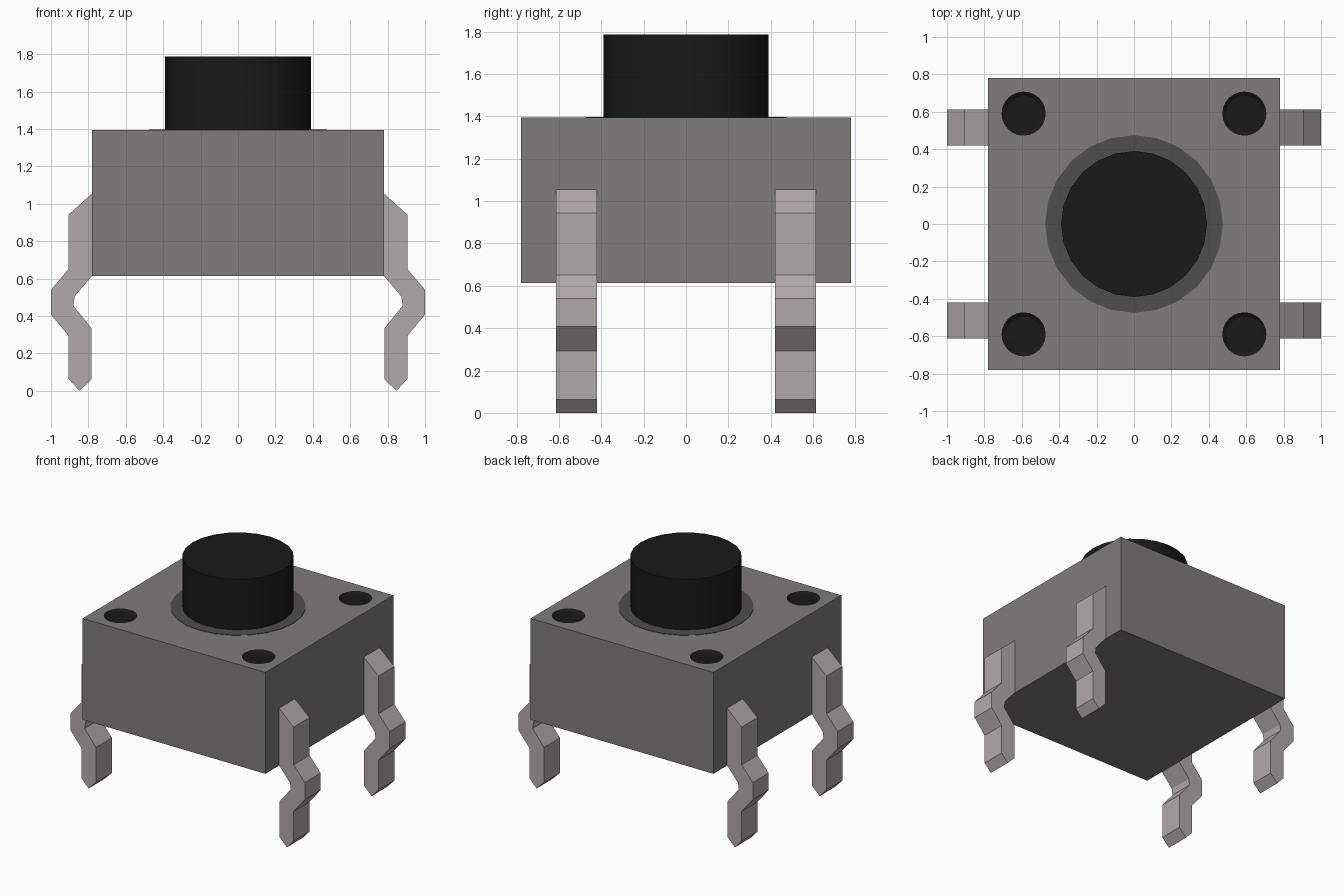
import bpy, bmesh, math
from mathutils import Matrix

if "Cube" in bpy.data.objects:
    bpy.data.objects.remove(bpy.data.objects["Cube"])


def material(name, *rgb):
    m = bpy.data.materials.new(name)
    m.diffuse_color = (*rgb, 1)
    m.use_nodes = True
    m.node_tree.nodes["Principled BSDF"].inputs["Base Color"].default_value = m.diffuse_color
    return m


HOUSING = material("housing_grey", 0.22, 0.2, 0.197)
METAL = material("pin_metal", 0.45, 0.4, 0.4)
BLACK = material("black_plastic", 0.01, 0.01, 0.01)
DARK = material("dark_grey", 0.08, 0.075, 0.075)


def finish(name, bm, mat, smooth=False):
    bmesh.ops.recalc_face_normals(bm, faces=bm.faces)
    me = bpy.data.meshes.new(name)
    bm.to_mesh(me)
    bm.free()
    me.materials.append(mat)
    ob = bpy.data.objects.new(name, me)
    bpy.context.collection.objects.link(ob)
    if smooth:
        bpy.ops.object.select_all(action='DESELECT')
        ob.select_set(True)
        bpy.context.view_layer.objects.active = ob
        bpy.ops.object.shade_smooth_by_angle(angle=math.radians(30))
    return ob


def add_cone(bm, x, y, z0, z1, r0, r1, sides=24):
    return bmesh.ops.create_cone(
        bm, cap_ends=True, segments=sides, radius1=r0, radius2=r1, depth=z1 - z0,
        matrix=Matrix.Translation((x, y, (z0 + z1) / 2)))


TOP, BASE, HALF = 1.395, 0.613, 0.78
corners = [(sx * 0.59, sy * 0.59) for sx in (-1, 1) for sy in (-1, 1)]

# Housing block
bm = bmesh.new()
bmesh.ops.create_cube(bm, size=1, matrix=Matrix.Translation((0, 0, (TOP + BASE) / 2))
                      @ Matrix.Diagonal((2 * HALF, 2 * HALF, TOP - BASE, 1)))
body = finish("housing", bm, HOUSING)

# Round sockets cut into the corners of the top
bm = bmesh.new()
for x, y in corners:
    add_cone(bm, x, y, TOP - 0.05, TOP + 0.05, 0.118, 0.118)
cutter = finish("socket_cutter", bm, HOUSING)
cutter.hide_render = True
cutter.hide_set(True)
cut = body.modifiers.new("sockets", 'BOOLEAN')
cut.operation = 'DIFFERENCE'
cut.solver = 'EXACT'
cut.object = cutter

# Black rivets: plugs with a shallow tapered dish in the top
bm = bmesh.new()
for x, y in corners:
    verts = add_cone(bm, x, y, TOP - 0.05, TOP, 0.118, 0.118)["verts"]
    cap = max({f for v in verts for f in v.link_faces if len(f.verts) > 4},
              key=lambda f: f.calc_center_median().z)
    bmesh.ops.inset_region(bm, faces=[cap], thickness=0.022, depth=-0.015)
finish("corner_rivets", bm, BLACK)

# Collar around the button, almost flush with the housing
bm = bmesh.new()
add_cone(bm, 0, 0, TOP - 0.02, TOP + 0.003, 0.475, 0.475)
finish("button_collar", bm, DARK)

# Push button
bm = bmesh.new()
add_cone(bm, 0, 0, TOP - 0.02, 1.788, 0.39, 0.39)
finish("push_button", bm, BLACK, smooth=True)

# Bent legs: one side profile, repeated at all four corners
profile = [(0.78, 1.055), (0.905, 0.943), (0.905, 0.652), (1.0, 0.54), (1.0, 0.408),
           (0.905, 0.293), (0.905, 0.063), (0.847, 0.0), (0.783, 0.063),
           (0.783, 0.335), (0.88, 0.455), (0.873, 0.505), (0.78, 0.615)]
for side, sx in (("left", -1), ("right", 1)):
    for end, y0 in (("front", -0.613), ("back", 0.42)):
        bm = bmesh.new()
        face = bm.faces.new([bm.verts.new((sx * x, y0, z)) for x, z in profile])
        ext = bmesh.ops.extrude_face_region(bm, geom=[face])
        bmesh.ops.translate(bm, vec=(0, 0.193, 0), verts=[
            g for g in ext["geom"] if isinstance(g, bmesh.types.BMVert)])
        finish(f"{end}_{side}_leg", bm, METAL)
